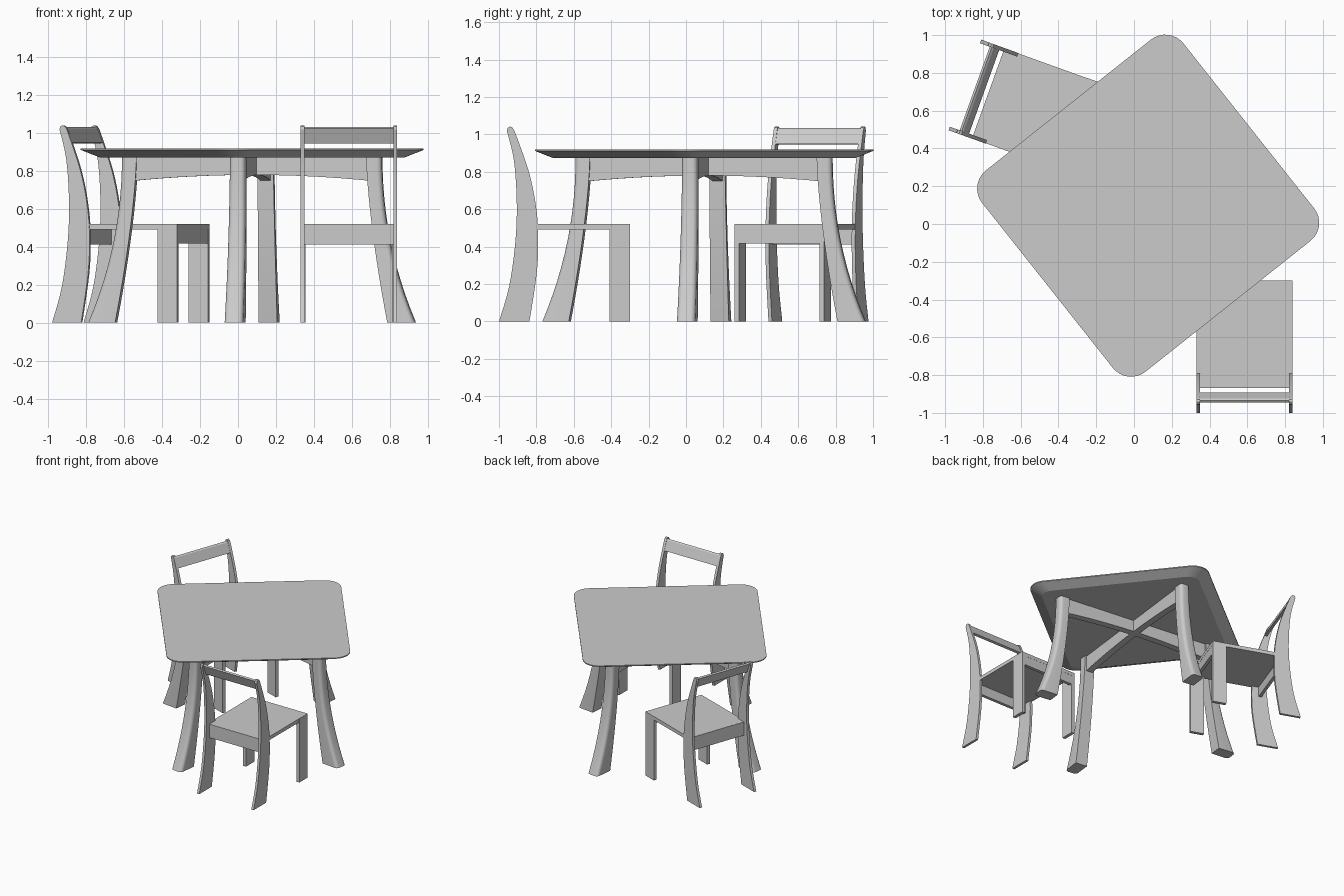
import bpy, bmesh, math

if "Cube" in bpy.data.objects:
    bpy.data.objects.remove(bpy.data.objects["Cube"])

TABLE = (0.075, 0.097, 0)
TURN = math.radians(38.4)


def loft(name, rings, loc, rot, smooth=True):
    """Skin a list of equal-length closed rings and cap both ends."""
    bm = bmesh.new()
    vs = [[bm.verts.new(p) for p in r] for r in rings]
    n = len(rings[0])
    for a, b in zip(vs, vs[1:]):
        for i in range(n):
            j = (i + 1) % n
            bm.faces.new((a[i], a[j], b[j], b[i]))
    bm.faces.new(vs[0][::-1])
    bm.faces.new(vs[-1])
    bmesh.ops.recalc_face_normals(bm, faces=bm.faces[:])
    me = bpy.data.meshes.new(name)
    bm.to_mesh(me)
    bm.free()
    ob = bpy.data.objects.new(name, me)
    bpy.context.collection.objects.link(ob)
    ob.location = loc
    ob.rotation_euler = (0, 0, rot)
    if smooth:
        bpy.ops.object.select_all(action='DESELECT')
        ob.select_set(True)
        bpy.context.view_layer.objects.active = ob
        bpy.ops.object.shade_smooth_by_angle(angle=math.radians(20))
    return ob


def arc(cx, cy, r, start, steps=8):
    """Quarter circle, counter-clockwise from start degrees."""
    return [(cx + r * math.cos(math.radians(start + 90 * i / steps)),
             cy + r * math.sin(math.radians(start + 90 * i / steps)))
            for i in range(steps + 1)]


def rounded_square(h, r, z):
    k = h - r
    pts = arc(k, k, r, 0) + arc(-k, k, r, 90) + arc(-k, -k, r, 180) + arc(k, -k, r, 270)
    return [(x, y, z) for x, y in pts]


def curve(pts, steps=5):
    """Smooth Catmull-Rom line through 2D points."""
    p = [pts[0]] + pts + [pts[-1]]
    out = []
    for a, b, c, d in zip(p, p[1:], p[2:], p[3:]):
        for s in range(steps):
            t = s / steps
            out.append(tuple(0.5 * (2 * b[i] + (c[i] - a[i]) * t
                       + (2 * a[i] - 5 * b[i] + 4 * c[i] - d[i]) * t * t
                       + (3 * b[i] - a[i] - 3 * c[i] + d[i]) * t ** 3) for i in (0, 1)))
    return out + [pts[-1]]


def prism(name, profile, x0, x1, loc, rot):
    """Extrude a y-z profile along x."""
    return loft(name, [[(x, y, z) for y, z in profile] for x in (x0, x1)], loc, rot)


def rect(y0, y1, z0, z1):
    return [(y0, z0), (y1, z0), (y1, z1), (y0, z1)]


# Table top with undercut edge
loft("table_top", [rounded_square(0.60, 0.09, 0.873),
                   rounded_square(0.68, 0.123, 0.912),
                   rounded_square(0.68, 0.123, 0.92)], TABLE, TURN)

# Splayed table legs, rounded on the outer side
for k in range(4):
    rings = []
    for i in range(13):
        z = 0.88 * i / 12
        s = 1 - i / 12
        ro = 0.69 + 0.178 * s ** 2.1
        ri = 0.61 + 0.113 * s ** 1.5
        w = 0.041 + 0.008 * s
        r = 0.026
        pts = [(ri, -w)] + arc(ro - r, -w + r, r, 270, 5) + arc(ro - r, w - r, r, 0, 5) + [(ri, w)]
        rings.append([(x, y, z) for x, y in pts])
    loft("table_leg", rings, TABLE, TURN + math.radians(45 + 90 * k))

# Crossed aprons with arched lower edge
for k in range(2):
    low = [(-0.64 + 1.28 * i / 16, 0.78 - 0.032 * (i / 8 - 1) ** 2) for i in range(17)]
    prism("table_apron", low + [(0.64, 0.88), (-0.64, 0.88)], -0.027, 0.027,
          TABLE, TURN + math.radians(45 + 90 * k))

# Back leg side profile
front = curve([(0.163, 0), (0.201, 0.25), (0.21, 0.43), (0.20, 0.60), (0.16, 0.80), (0.083, 1.02)])
back = curve([(0.042, 1.02), (0.08, 0.86), (0.095, 0.64), (0.088, 0.43), (0.055, 0.19), (0.0, 0)])
back_leg = front + [(0.072, 1.037), (0.058, 1.042), (0.046, 1.035)] + back

# Chairs: origin at the middle of the back on the floor, facing local +y
W = 0.255
for loc, rot in (((0.585, -1.0, 0), 0), ((-0.895, 0.736, 0), math.radians(-109.8))):
    prism("seat", rect(0.132, 0.70, 0.492, 0.521), -W + 0.002, W - 0.002, loc, rot)
    prism("front_rail", rect(0.674, 0.699, 0.418, 0.51), -W + 0.004, W - 0.004, loc, rot)
    prism("back_rail", rect(0.131, 0.156, 0.412, 0.52), -W + 0.01, W - 0.01, loc, rot)
    prism("backrest", [(0.088, 0.945), (0.108, 0.95), (0.077, 1.025), (0.066, 1.033), (0.055, 1.025)],
          -W + 0.01, W - 0.01, loc, rot)
    for s in (-1, 1):
        prism("back_leg", back_leg, s * W, s * (W - 0.02), loc, rot)
        prism("front_leg", rect(0.592, 0.70, 0, 0.52), s * (W - 0.001), s * (W - 0.027), loc, rot)
